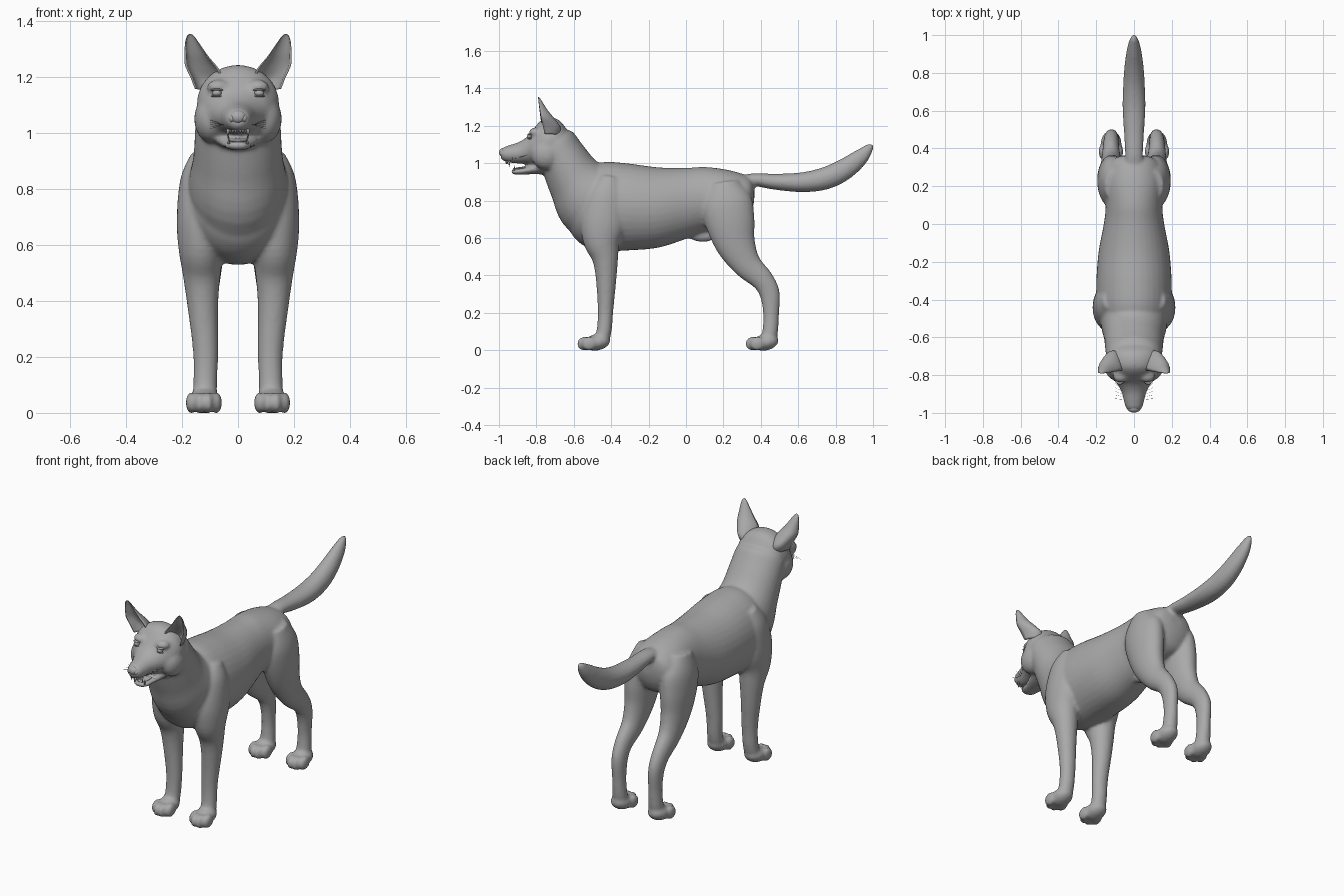
import bpy, bmesh, math
from mathutils import Vector, Matrix

fur = bpy.data.materials.new("grey")
fur.diffuse_color = (0.40, 0.40, 0.40, 1)


def spline(pts, steps):
    """Catmull-Rom resampling of tuples."""
    out = []
    for i in range(len(pts) - 1):
        p = [Vector(pts[max(0, min(len(pts) - 1, i + k))]) for k in (-1, 0, 1, 2)]
        for s in range(steps):
            t = s / steps
            out.append(0.5 * (2 * p[1] + (p[2] - p[0]) * t
                              + (2 * p[0] - 5 * p[1] + 4 * p[2] - p[3]) * t * t
                              + (3 * p[1] - p[0] - 3 * p[2] + p[3]) * t ** 3))
    return out + [Vector(pts[-1])]


def skin(bm, rings):
    """Bridge vertex rings and cap both ends."""
    rings = [[bm.verts.new(c) for c in r] for r in rings]
    n = len(rings[0])
    for a, b in zip(rings, rings[1:]):
        for i in range(n):
            bm.faces.new((a[i], a[(i + 1) % n], b[(i + 1) % n], b[i]))
    bm.faces.new(rings[0][::-1])
    bm.faces.new(rings[-1])


def tube(bm, secs, side=1, upright=False, n=28, steps=5):
    """Loft ellipses given as (x, y, z, half width, half depth)."""
    pts = spline(secs, steps)
    rings = []
    for i, p in enumerate(pts):
        a, b = pts[max(0, i - 1)], pts[min(len(pts) - 1, i + 1)]
        t = Vector((0, b[1] - a[1], b[2] - a[2])).normalized()
        if upright:
            t = Vector((0, 1, 0))
        nor = Vector((0, -t.z, t.y))
        c = Vector((p[0] * side, p[1], p[2]))
        rx, rn = max(p[3], 0.002), max(p[4], 0.002)
        rings.append([c + Vector((rx * math.cos(k * math.tau / n), 0, 0))
                      + nor * rn * math.sin(k * math.tau / n) for k in range(n)])
    skin(bm, rings)


def blob(bm, loc, size, rx=0.0):
    m = Matrix.Translation(loc) @ Matrix.Rotation(rx, 4, 'X') @ Matrix.Diagonal((*size, 1))
    bmesh.ops.create_uvsphere(bm, u_segments=20, v_segments=12, radius=1, matrix=m)


def finish(bm, name):
    bmesh.ops.recalc_face_normals(bm, faces=bm.faces)
    me = bpy.data.meshes.new(name)
    bm.to_mesh(me)
    bm.free()
    me.materials.append(fur)
    for p in me.polygons:
        p.use_smooth = True
    ob = bpy.data.objects.new(name, me)
    bpy.context.collection.objects.link(ob)
    return ob


bm = bmesh.new()
# trunk: (y, top, bottom, half width)
trunk = [(-0.63, 0.80, 0.66, 0.06), (-0.60, 0.88, 0.605, 0.125), (-0.54, 0.96, 0.555, 0.172),
         (-0.45, 1.005, 0.53, 0.195), (-0.32, 1.0, 0.533, 0.200), (-0.15, 0.978, 0.548, 0.188),
         (0.0, 0.975, 0.595, 0.160), (0.10, 0.980, 0.63, 0.150), (0.22, 0.965, 0.65, 0.158),
         (0.31, 0.94, 0.68, 0.140), (0.35, 0.915, 0.74, 0.10), (0.365, 0.87, 0.80, 0.04)]
tube(bm, [(0, y, (t + b) / 2, w, (t - b) / 2) for y, t, b, w in trunk], upright=True, n=36)
# neck
tube(bm, [(0, -0.36, 0.74, 0.17, 0.21), (0, -0.50, 0.81, 0.178, 0.212), (0, -0.59, 0.91, 0.160, 0.156),
          (0, -0.66, 1.03, 0.152, 0.128), (0, -0.71, 1.11, 0.142, 0.118), (0, -0.73, 1.15, 0.10, 0.08)], n=36)
# skull and upper muzzle
head = [(-0.63, 1.17, 1.06, 0.09), (-0.68, 1.232, 1.0, 0.135), (-0.74, 1.243, 0.965, 0.147),
        (-0.78, 1.225, 0.965, 0.135), (-0.82, 1.178, 0.985, 0.112), (-0.85, 1.142, 0.995, 0.088),
        (-0.89, 1.115, 0.998, 0.066), (-0.94, 1.098, 1.002, 0.053), (-0.975, 1.085, 1.012, 0.042),
        (-0.99, 1.068, 1.025, 0.025)]
tube(bm, [(0, y, (t + b) / 2, w, (t - b) / 2) for y, t, b, w in head], upright=True)
# lower jaw
tube(bm, [(0, -0.73, 0.995, 0.10, 0.055), (0, -0.80, 0.974, 0.075, 0.033), (0, -0.86, 0.960, 0.056, 0.020),
          (0, -0.91, 0.954, 0.044, 0.016), (0, -0.935, 0.958, 0.025, 0.011)], upright=True)
# tail
tube(bm, [(0, 0.28, 0.90, 0.05, 0.03), (0, 0.36, 0.912, 0.047, 0.034), (0, 0.48, 0.901, 0.053, 0.043),
          (0, 0.62, 0.898, 0.061, 0.053), (0, 0.74, 0.918, 0.057, 0.060), (0, 0.84, 0.963, 0.050, 0.058),
          (0, 0.93, 1.030, 0.036, 0.045), (0, 0.98, 1.082, 0.020, 0.024), (0, 0.999, 1.102, 0.005, 0.006)])
# sheath under the belly
blob(bm, (0, 0.08, 0.615), (0.032, 0.075, 0.036), -0.1)

for s in (1, -1):
    # front leg, from shoulder to pastern
    tube(bm, [(0.115, -0.40, 0.93, 0.05, 0.05), (0.125, -0.42, 0.84, 0.080, 0.105),
              (0.132, -0.44, 0.70, 0.087, 0.125), (0.133, -0.45, 0.59, 0.080, 0.102),
              (0.130, -0.432, 0.49, 0.067, 0.070), (0.126, -0.427, 0.38, 0.055, 0.055),
              (0.116, -0.430, 0.22, 0.045, 0.042), (0.117, -0.437, 0.11, 0.043, 0.040),
              (0.120, -0.455, 0.04, 0.045, 0.040)], s)
    # hind leg, from hip to hock and pastern
    tube(bm, [(0.095, 0.20, 0.90, 0.06, 0.08), (0.108, 0.215, 0.80, 0.080, 0.135),
              (0.115, 0.235, 0.69, 0.080, 0.133), (0.118, 0.265, 0.57, 0.068, 0.108),
              (0.120, 0.325, 0.46, 0.054, 0.078), (0.122, 0.41, 0.375, 0.043, 0.060),
              (0.120, 0.448, 0.30, 0.039, 0.054), (0.118, 0.455, 0.19, 0.036, 0.042),
              (0.118, 0.450, 0.10, 0.040, 0.042), (0.118, 0.435, 0.04, 0.044, 0.040)], s)
    # paws with four toes each
    for y in (-0.49, 0.41):
        blob(bm, (s * 0.121, y + 0.015, 0.043), (0.056, 0.072, 0.044), 0.2)
        for dx, dy in ((-0.045, 0.012), (-0.016, -0.012), (0.016, -0.012), (0.045, 0.012)):
            blob(bm, (s * 0.122 + dx, y - 0.040 + dy, 0.036), (0.020, 0.042, 0.038), 0.25)
    # brow and cheek
    blob(bm, (s * 0.070, -0.805, 1.165), (0.042, 0.035, 0.026))
    blob(bm, (s * 0.095, -0.745, 1.05), (0.062, 0.085, 0.085))
body = finish(bm, "body")
rem = body.modifiers.new("blend", 'REMESH')
rem.mode, rem.voxel_size, rem.use_smooth_shade = 'VOXEL', 0.009, True
smo = body.modifiers.new("soften", 'SMOOTH')
smo.factor, smo.iterations = 0.5, 7

# ears: cupped shells open to the front, (centre x, front y, z, half width, depth)
ear = [(0.102, -0.755, 1.15, 0.052, 0.075), (0.112, -0.765, 1.19, 0.058, 0.095),
       (0.128, -0.775, 1.235, 0.062, 0.075), (0.148, -0.782, 1.28, 0.043, 0.045),
       (0.162, -0.787, 1.32, 0.027, 0.024), (0.168, -0.790, 1.345, 0.014, 0.011),
       (0.169, -0.791, 1.354, 0.003, 0.003)]
for s, side in ((1, "left"), (-1, "right")):
    bm = bmesh.new()
    rings = []
    for x, y, z, w, d in spline(ear, 4):
        arc = [math.pi * k / 12 for k in range(13)]
        ring = [(w * math.cos(a), d * math.sin(a)) for a in arc]
        ring += [(w * 0.86 * math.cos(a), d * 0.55 * math.sin(a) + 0.002) for a in arc[::-1]]
        rings.append([(s * (x + u), y + v, z + 0.15 * u) for u, v in ring])
    skin(bm, rings)
    finish(bm, side + "_ear")

    # eye with upper and lower lids
    bm = bmesh.new()
    blob(bm, (s * 0.076, -0.838, 1.143), (0.017, 0.013, 0.011))
    blob(bm, (s * 0.076, -0.834, 1.154), (0.023, 0.014, 0.005))
    blob(bm, (s * 0.076, -0.836, 1.132), (0.020, 0.012, 0.004))
    finish(bm, side + "_eye")

    # whiskers
    bm = bmesh.new()
    for k in range(5):
        a, b = Vector((s * 0.05, -0.93 + 0.012 * k, 1.03)), Vector((s * 0.10, -0.925 + 0.02 * k, 1.015 + 0.008 * k))
        rings = [[p + Vector((0, 0.0008 * math.cos(t), 0.0008 * math.sin(t))) for t in (0, 2.1, 4.2)]
                 for p in (a, b)]
        skin(bm, rings)
    finish(bm, side + "_whiskers")

# nose pad with nostril wings
bm = bmesh.new()
blob(bm, (0, -0.977, 1.057), (0.030, 0.022, 0.024))
for s in (1, -1):
    blob(bm, (s * 0.021, -0.974, 1.052), (0.014, 0.020, 0.016))
finish(bm, "nose")

# tongue
bm = bmesh.new()
blob(bm, (0, -0.86, 0.976), (0.036, 0.065, 0.007), 0.1)
finish(bm, "tongue")

# teeth: canines and a row of incisors
bm = bmesh.new()
for x, y, z, r, h in [(0.036, -0.945, 0.997, 0.006, 0.034), (0.033, -0.918, 0.975, 0.005, -0.028)] + \
        [(0.008 + 0.010 * k, -0.962 + 0.004 * k, 1.004, 0.005, 0.014) for k in range(3)]:
    for s in (1, -1):
        m = Matrix.Translation((s * x, y, z)) @ Matrix.Rotation(math.pi if h > 0 else 0, 4, 'X')
        bmesh.ops.create_cone(bm, cap_ends=True, segments=8, radius1=r, radius2=0.001, depth=abs(h), matrix=m)
finish(bm, "teeth")
